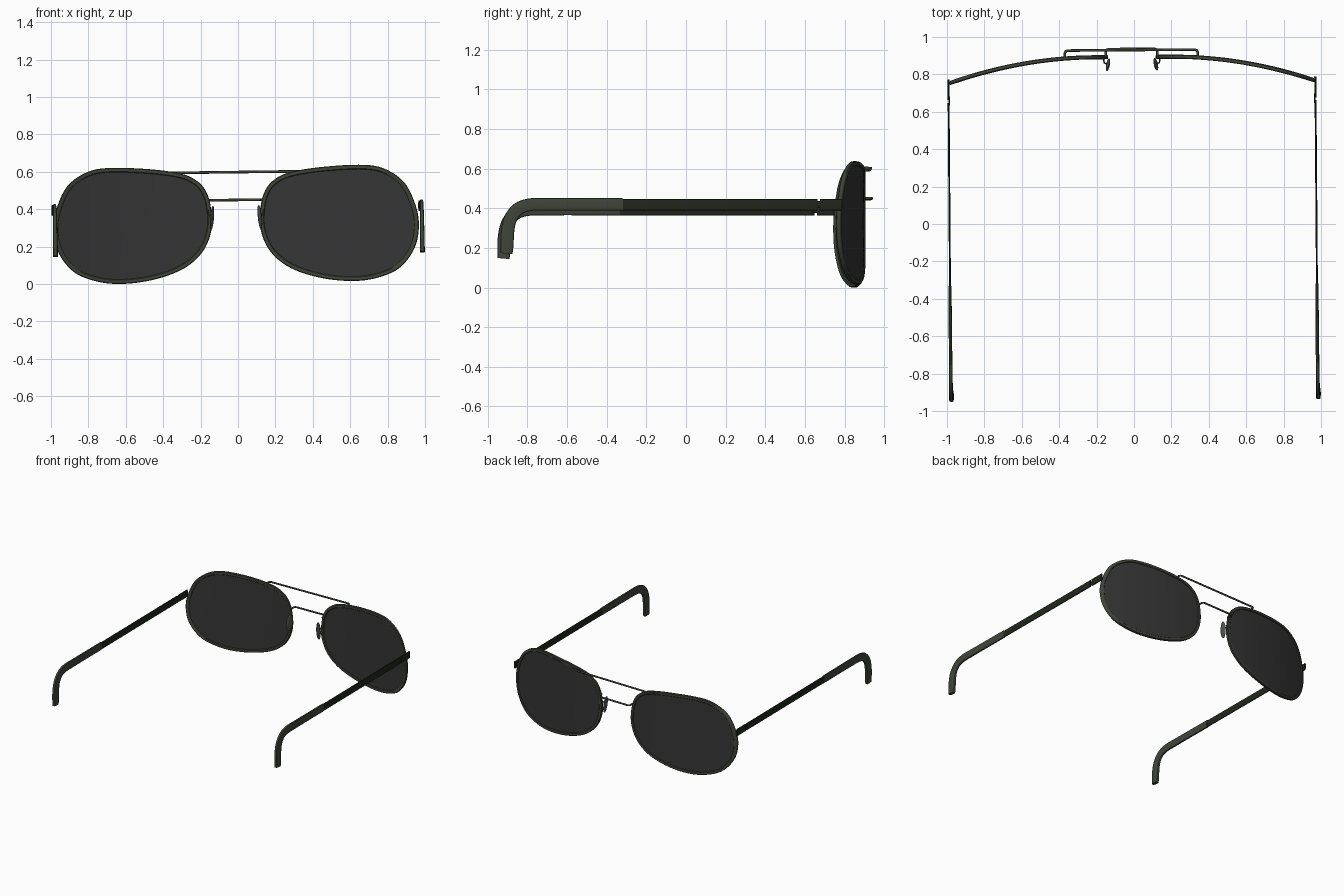
import bpy, bmesh, math
from mathutils import Vector

if "Cube" in bpy.data.objects:
    bpy.data.objects.remove(bpy.data.objects["Cube"])

TILT = (0, -0.0127, 0.0077)   # the whole pair sits very slightly askew
DROP = (0, 0, -0.004)


def mat(name, c):
    m = bpy.data.materials.new(name)
    m.diffuse_color = (*c, 1)
    m.use_nodes = True
    m.node_tree.nodes["Principled BSDF"].inputs["Base Color"].default_value = m.diffuse_color
    return m


RIM = mat("dark_green_metal", (0.05, 0.06, 0.042))
BAR = mat("black_green", (0.014, 0.02, 0.011))
LENS = mat("smoke_lens", (0.036, 0.036, 0.036))
PAD = mat("pad_grey", (0.09, 0.1, 0.09))


def place(ob, material, mirror=True):
    bpy.context.collection.objects.link(ob)
    ob.data.materials.append(material)
    ob.rotation_euler, ob.location = TILT, DROP
    if mirror:
        ob.modifiers.new("mirror", 'MIRROR')


def mesh_object(name, bm, material, angle=40):
    bmesh.ops.recalc_face_normals(bm, faces=bm.faces)
    me = bpy.data.meshes.new(name)
    bm.to_mesh(me)
    bm.free()
    ob = bpy.data.objects.new(name, me)
    place(ob, material)
    bpy.ops.object.select_all(action='DESELECT')
    ob.select_set(True)
    bpy.context.view_layer.objects.active = ob
    bpy.ops.object.shade_smooth_by_angle(angle=math.radians(angle))
    return ob


def skin(name, rings, material, loop=False, angle=40):
    """Bridge a list of equal rings; close end to end or cap both ends."""
    bm = bmesh.new()
    vs = [[bm.verts.new(p) for p in r] for r in rings]
    n = len(vs[0])
    pairs = list(zip(vs, vs[1:])) + ([(vs[-1], vs[0])] if loop else [])
    for a, b in pairs:
        for i in range(n):
            j = (i + 1) % n
            bm.faces.new((a[i], a[j], b[j], b[i]))
    if not loop:
        bm.faces.new(vs[0])
        bm.faces.new(vs[-1])
    return mesh_object(name, bm, material, angle)


def spline(pts, steps, closed):
    """Catmull-Rom through the points."""
    pts = [Vector(p) for p in pts]
    n, out = len(pts), []
    for i in range(n if closed else n - 1):
        ks = [i - 1, i, i + 1, i + 2]
        a, b, c, d = [pts[k % n] if closed else pts[min(max(k, 0), n - 1)] for k in ks]
        for s in range(steps):
            t = s / steps
            out.append(0.5 * (2 * b + (c - a) * t + (2 * a - 5 * b + 4 * c - d) * t * t
                              + (3 * b - a - 3 * c + d) * t ** 3))
    return out if closed else out + [pts[-1]]


def wrap_y(x):
    """Depth of the face-wrapping curve of the front."""
    return 0.893 - 0.22 * max(x - 0.2, 0) ** 2


# Lens outline (x, z)
OUTLINE = [(.129, .31), (.135, .428), (.16, .505), (.205, .557), (.285, .596), (.445, .622),
           (.66, .633), (.79, .613), (.90, .538), (.96, .415), (.977, .31), (.959, .2),
           (.9, .106), (.82, .05), (.685, .015), (.525, .018), (.365, .054), (.247, .112),
           (.167, .198)]
outline = spline(OUTLINE, 5, True)
N = len(outline)
normals = []
for i in range(N):
    t = (outline[(i + 1) % N] - outline[i - 1]).normalized()
    normals.append(Vector((t.y, -t.x)))      # inward


def inset(i, d):
    return outline[i] + normals[i] * d


# Rims: rounded rectangular section swept round the outline (inset, depth)
SECTION = [(0, -.007), (.004, -.011), (.02, -.011), (.024, -.007),
           (.024, .007), (.02, .011), (.004, .011), (0, .007)]
rings = []
for i in range(N):
    ring = []
    for d, dy in SECTION:
        p = inset(i, d)
        ring.append((p.x, wrap_y(p.x) + dy, p.y))
    rings.append(ring)
skin("rims", rings, RIM, loop=True)

# Lenses: concentric rings over the front and back surfaces
centre = Vector((.56, .32))
rings = []
scales = [.02, .2, .4, .6, .8, 1]
for side, order in ((-.005, scales), (.005, scales[::-1])):
    for s in order:
        ring = []
        for i in range(N):
            p = centre.lerp(inset(i, .018), s)
            ring.append((p.x, wrap_y(p.x) + side, p.y))
        rings.append(ring)
skin("lenses", rings, LENS)


def strip(name, path, sizes, material, x=.981, power=.55):
    """Sweep a rounded box section along a path in the y-z plane."""
    path = [Vector(p) for p in path]
    rings = []
    for i, p in enumerate(path):
        t = (path[min(i + 1, len(path) - 1)] - path[max(i - 1, 0)]).normalized()
        f = i / (len(path) - 1) * (len(sizes) - 1)
        k = min(int(f), len(sizes) - 2)
        w, h = Vector(sizes[k]).lerp(Vector(sizes[k + 1]), f - k)
        ring = []
        for a in range(12):
            c, s = math.cos(a * math.pi / 6), math.sin(a * math.pi / 6)
            u = math.copysign(abs(c) ** power, c) * w
            v = math.copysign(abs(s) ** power, s) * h
            ring.append((x + u, p.x - t.y * v, p.y + t.x * v))
        rings.append(ring)
    return skin(name, rings, material)


# Temples, hinges and end pieces
strip("temple_bars", [(.655, .410), (.2, .410), (-.34, .410)], [(.005, .029)] * 2, BAR)
strip("hinge_pins", [(.69, .410), (.64, .410)], [(.004, .017)] * 2, BAR, x=.977)
strip("end_pieces", [(.78, .410), (.67, .410)], [(.006, .029)] * 2, BAR)

# Ear tips: thicker sleeves hooking down at the back
hook = spline([(-.325, .411), (-.5, .412), (-.68, .412), (-.79, .410), (-.855, .388),
               (-.895, .335), (-.909, .265), (-.911, .2), (-.914, .163)], 4, False)
strip("ear_tips", hook, [(.008, .031), (.009, .031), (.010, .032), (.011, .033), (.013, .034),
                         (.013, .030)], RIM)


def wire(name, pts, r, material, mirror=False):
    cu = bpy.data.curves.new(name, 'CURVE')
    cu.dimensions = '3D'
    cu.bevel_depth, cu.bevel_resolution, cu.use_fill_caps = r, 2, True
    sp = cu.splines.new('POLY')
    sp.points.add(len(pts) - 1)
    for q, p in zip(sp.points, pts):
        q.co = (*p, 1)
    place(bpy.data.objects.new(name, cu), material, mirror)


# Brow bar and nose bridge: bars in front of the rims with bent ends
for name, w, y, z, r in (("brow_bar", .355, .930, .602, .007), ("nose_bridge", .138, .936, .453, .007)):
    half = [(w, .89, z), (w, y - .014, z), (w - .005, y - .004, z), (w - .015, y, z)]
    wire(name, half + [(-a, b, c) for a, b, c in half[::-1]], r, RIM)

# Nose pads on small wire arms
bm = bmesh.new()
bmesh.ops.create_uvsphere(bm, u_segments=20, v_segments=12, radius=1)
for v in bm.verts:
    c = v.co
    v.co = (.128 + .009 * c.x - .006 * c.y + .006 * -c.z, .853 + .034 * c.y, .358 + .066 * c.z)
mesh_object("nose_pads", bm, PAD)
wire("pad_arms", [(.146, .89, .40), (.150, .875, .395), (.147, .862, .38), (.132, .855, .365)],
     .004, RIM, True)
